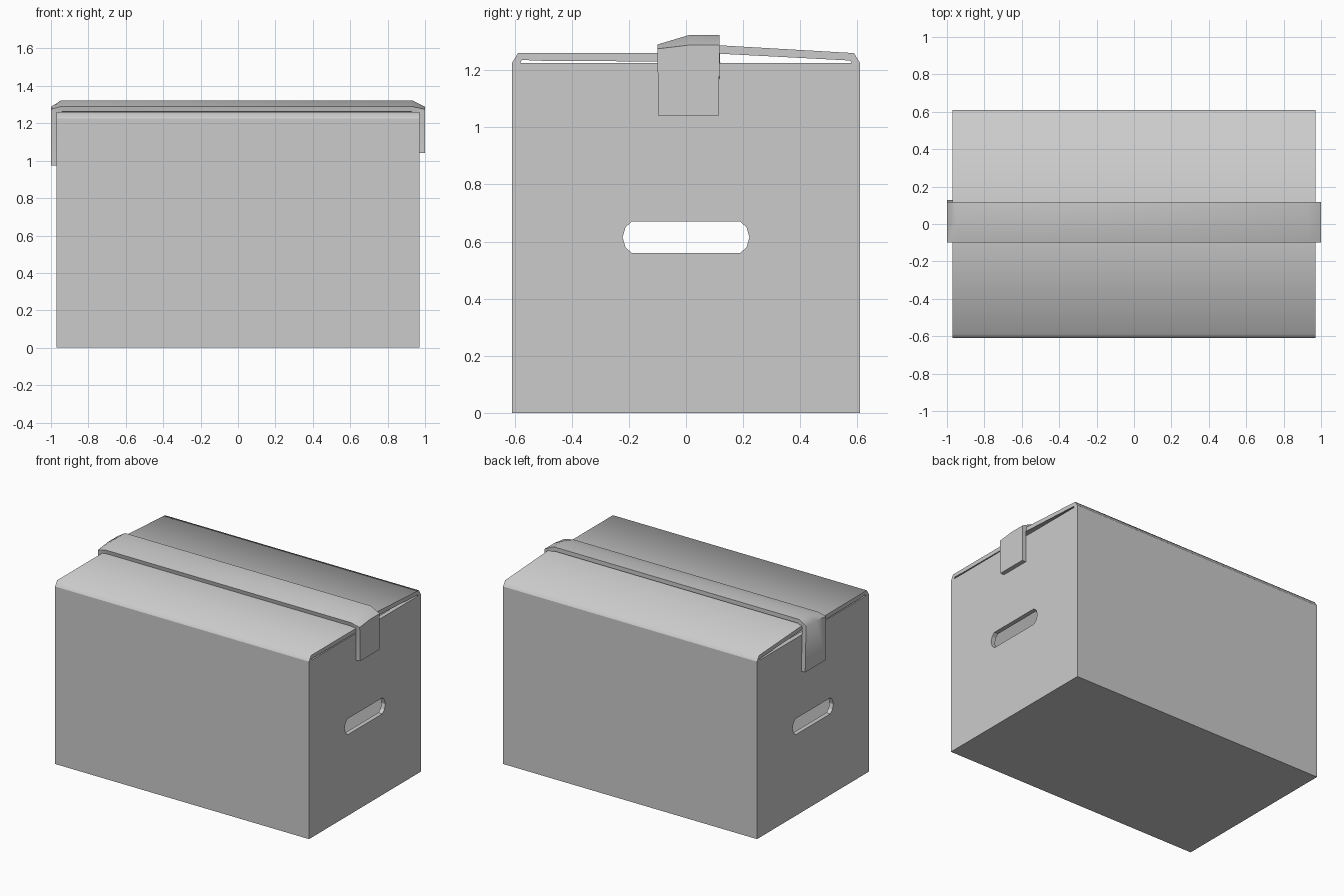
import bpy, bmesh
from math import radians

if "Cube" in bpy.data.objects:
    bpy.data.objects.remove(bpy.data.objects["Cube"])

WX, WY, TOP, T = 0.97, 0.61, 1.225, 0.03


def make(name, verts, faces, fix=True):
    me = bpy.data.meshes.new(name)
    me.from_pydata(verts, [], faces)
    if fix:
        bm = bmesh.new()
        bm.from_mesh(me)
        bmesh.ops.recalc_face_normals(bm, faces=bm.faces)
        bm.to_mesh(me)
        bm.free()
    ob = bpy.data.objects.new(name, me)
    bpy.context.collection.objects.link(ob)
    return ob


def extrude_x(name, profile, half):
    """Closed (y, z) profile swept from -half to +half along x."""
    n = len(profile)
    verts = [(x, y, z) for x in (-half, half) for y, z in profile]
    faces = [(i, (i + 1) % n, n + (i + 1) % n, n + i) for i in range(n)]
    faces += [tuple(range(n)), tuple(range(n, 2 * n))]
    return make(name, verts, faces)


def activate(ob):
    bpy.ops.object.select_all(action='DESELECT')
    ob.select_set(True)
    bpy.context.view_layer.objects.active = ob


def smooth(ob, deg):
    activate(ob)
    bpy.ops.object.shade_smooth_by_angle(angle=radians(deg))


def apply_mod(ob, mod):
    activate(ob)
    bpy.ops.object.modifier_apply(modifier=mod.name)


# Hollow carton body, open at the top
carton = extrude_x("carton_body", [(-WY, 0), (WY, 0), (WY, TOP), (-WY, TOP)], WX)
bm = bmesh.new()
bm.from_mesh(carton.data)
lid = [f for f in bm.faces if f.calc_center_median().z > TOP - 0.01]
bmesh.ops.delete(bm, geom=lid, context='FACES')
bm.to_mesh(carton.data)
bm.free()
sol = carton.modifiers.new("walls", 'SOLIDIFY')
sol.thickness, sol.offset, sol.use_even_offset = T, -1, True
apply_mod(carton, sol)

# Hand holes through both ends
half_slot = [(0.19, 0.56), (0.212, 0.58), (0.222, 0.615), (0.212, 0.65), (0.19, 0.67)]
slot = half_slot + [(-y, z) for y, z in reversed(half_slot)]
cutter = extrude_x("handle_cutter", slot, 1.2)
cutter.hide_render = True
cut = carton.modifiers.new("handles", 'BOOLEAN')
cut.operation, cut.object, cut.solver = 'DIFFERENCE', cutter, 'EXACT'
apply_mod(carton, cut)
bpy.data.objects.remove(cutter)

# Long top flaps, the back one lifted slightly at the middle
front = [(-0.61, TOP), (-0.588, 1.26), (0, 1.26), (0, 1.23),
         (-0.5, 1.233), (-0.575, 1.236), (-0.58, TOP)]
back = [(0.61, TOP), (0.588, 1.26), (0, 1.294), (0, 1.264),
        (0.575, 1.234), (0.58, TOP)]
for name, profile in (("front_flap", front), ("back_flap", back)):
    smooth(extrude_x(name, profile, WX), 60)

# Tape strip over the seam, hanging down both ends
rows = [(-0.1, 1.29), (0.01, 1.323), (0.118, 1.323)]
verts = []
for x, z in ((-1, 0.975), (-1, 1.28), (-0.945, None),
             (0.93, None), (1, 1.28), (1, 1.04)):
    for y, crown in rows:
        if z is None:
            zz = crown
        elif z > 1.2:
            zz = crown - 0.015 if y < 0 else 1.288
        else:
            zz = z
            y *= 0.97
            if x < 0 and y > 0.1:
                y = 0.128
        verts.append((x, y, zz))
faces = [(3 * i + j, 3 * i + j + 3, 3 * i + j + 4, 3 * i + j + 1)
         for i in range(5) for j in range(2)]
tape = make("tape_strip", verts, faces, fix=False)
sol = tape.modifiers.new("thickness", 'SOLIDIFY')
sol.thickness, sol.offset, sol.use_even_offset = 0.029, -1, True
apply_mod(tape, sol)
smooth(tape, 60)
